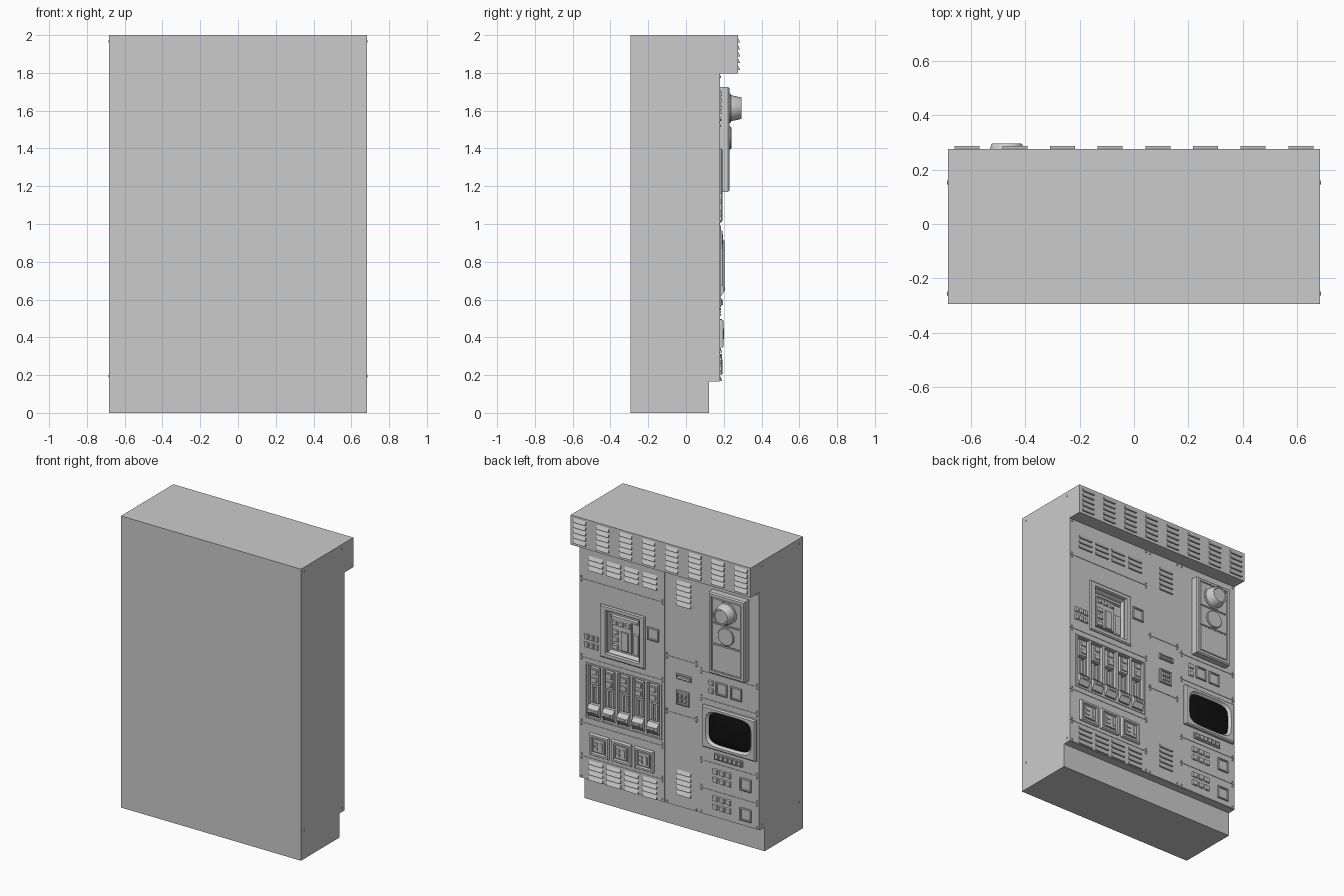
import bpy, bmesh
from math import cos, sin, pi

if "Cube" in bpy.data.objects:
    bpy.data.objects.remove(bpy.data.objects["Cube"])

FACE = 0.18      # detailed face of the cabinet (+y side)
parts = {}


def part(name):
    return parts.setdefault(name, bmesh.new())


def ring(bm, cx, cz, w, h, y, n, e):
    """Closed outline in the xz plane: e=0 rectangle, e=2 ellipse, e>2 rounded."""
    out = []
    for i in range(n):
        a = pi / 4 + 2 * pi * i / n
        c, s = cos(a), sin(a)
        m = max(abs(c), abs(s)) if e == 0 else (abs(c) ** e + abs(s) ** e) ** (1 / e)
        out.append(bm.verts.new((cx + w / 2 * c / m, y, cz + h / 2 * s / m)))
    return out


def stack(name, cx, cz, levels, n=4, e=0, cap=True):
    """Loft (w, h, y[, e]) outlines outward from the face; cap the last one."""
    bm = part(name)
    prev = None
    for w, h, y, *k in levels:
        cur = ring(bm, cx, cz, w, h, y, n, k[0] if k else e)
        if prev:
            for i in range(n):
                j = (i + 1) % n
                bm.faces.new((prev[i], cur[i], cur[j], prev[j]))
        prev = cur
    if cap:
        bm.faces.new(prev[::-1])


def button(name, cx, cz, w, h, y0=FACE - .002, d=.01, t=.006):
    stack(name, cx, cz, [(w, h, y0), (w, h, y0 + d * .6), (w - t, h - t, y0 + d)])


def framed_button(name, cx, cz, s, d=.012):
    stack(name, cx, cz, [(s, s, FACE - .002), (s, s, FACE + d - .003), (s - .008, s - .008, FACE + d),
                         (s - .02, s - .02, FACE + d), (s - .024, s - .024, FACE + d - .006)])


def box(name, x0, x1, y0, y1, z0, z1):
    prism(name, [(y0, z0), (y1, z0), (y1, z1), (y0, z1)], x0, x1)


def prism(name, prof, x0, x1):
    """Extrude a yz profile along x."""
    bm = part(name)
    a = [bm.verts.new((x0, y, z)) for y, z in prof]
    b = [bm.verts.new((x1, y, z)) for y, z in prof]
    fs = [bm.faces.new(a), bm.faces.new(b)]
    for i in range(len(prof)):
        j = (i + 1) % len(prof)
        fs.append(bm.faces.new((a[i], a[j], b[j], b[i])))
    bmesh.ops.recalc_face_normals(bm, faces=fs)


def louvres(name, cx, z_top, rows, w, y, pitch=.036):
    for r in range(rows):
        z = z_top - r * pitch
        prism(name, [(y - .001, z), (y + .011, z - .024), (y + .011, z - .027), (y - .001, z - .027)],
              cx - w / 2, cx + w / 2)


# Cabinet shell with overhanging hood, and recessed plinth
prism("cabinet_body", [(-.293, .165), (.177, .165), (.177, 1.797), (.275, 1.797), (.275, 2), (-.293, 2)], -.683, .683)
box("plinth", -.683, .683, -.293, .123, 0, .165)

# Face plates with corner screws, three columns
columns = [(.035, .683, [.167, .32, .55, 1.0, 1.535, 1.795]),
           (-.225, .035, [.167, .80, 1.18, 1.795]),
           (-.683, -.225, [.167, .345, .535, .96, 1.145, 1.795])]
for x0, x1, zs in columns:
    for z0, z1 in zip(zs, zs[1:]):
        g = .0015
        box("face_plates", x0 + g, x1 - g, .1765, FACE, z0 + g, z1 - g)
        for sx in (x0 + .018, x1 - .018):
            for sz in (z0 + .015, z1 - .015):
                stack("plate_screws", sx, sz, [(.012, .012, .179), (.012, .012, .183), (.007, .007, .185)], 8, 2)

# Side screws
for s in (-1, 1):
    for y in (-.255, .152):
        for z in (.195, 1.968):
            prism("side_screws", [(y + .007 * cos(i * pi / 4), z + .007 * sin(i * pi / 4)) for i in range(8)],
                  s * .682, s * .686)

# Ventilation louvres
for i in range(8):
    louvres("hood_louvres", -.6125 + .175 * i, 1.987, 5, .092, .275)
for x in (.555, .42, .285, .145):
    louvres("upper_louvres", x, 1.705, 3, .104, FACE)
    louvres("lower_louvres", x, .305, 4, .104, FACE)
louvres("upper_louvres", -.112, 1.718, 5, .104, FACE)
louvres("lower_louvres", -.112, .42, 5, .104, FACE)

# Recessed display bay
box("cutters", .232, .468, .14, .3, 1.078, 1.362)
stack("display_frame", .35, 1.22, [(.34, .36, .178), (.34, .36, .186), (.325, .345, .192), (.262, .302, .192),
                                   (.226, .262, .15)])
stack("display_panel", .375, 1.215, [(.15, .22, .149), (.15, .22, .160), (.145, .215, .163)])
for x in (.425, .375, .325):
    button("display_buttons", x, 1.288, .034, .03, .162, .012)
for z in (1.225, 1.175, 1.125):
    button("display_buttons", .42, z, .042, .032, .162, .012)
button("display_bars", .35, 1.175, .055, .13, .162, .008)
button("display_bars", .27, 1.17, .045, .14, .149, .014)
button("display_bars", .35, 1.325, .2, .022, .149, .02)
framed_button("square_buttons", .122, 1.295, .085)

# Small button clusters
for i in range(3):
    for j in range(2):
        for x, z, dz in ((.628, 1.145, .055), (-.35, .48, .058), (-.35, .295, .058)):
            step = .038 if x > 0 else .05
            button("small_buttons", x - i * step, z - j * dz, step * .74, .036, d=.013)
for z in (1.08, 1.025):
    button("small_buttons", -.318, z, .034, .034, d=.013)
for x, z in ((-.4, 1.055), (-.508, 1.055), (-.582, .45), (-.582, .245)):
    framed_button("square_buttons", x, z, .085)

# Slider rack: five recessed channels
stack("slider_rim", .346, .776, [(.58, .385, .178), (.58, .385, .184), (.566, .371, .184), (.566, .371, .179)], cap=False)
for i in range(5):
    x = .346 + (i - 2) * .112
    box("cutters", x - .047, x + .047, .152, .3, .6, .955)
    button("slider_plates", x, .885, .064, .12, .151, .027)
    button("slider_caps", x, .915, .04, .035, .176, .008)
    button("slider_caps", x, .86, .04, .035, .176, .008)
    stack("slider_tracks", x, .755, [(.05, .115, .151), (.05, .115, .17), (.022, .105, .17), (.022, .105, .156)])
    prism("slider_handles", [(.151, .61), (.18, .61), (.201, .64), (.201, .665), (.178, .69), (.151, .69)],
          x - .041, x + .041)
    button("slider_handles", x, .655, .05, .02, .2, .006)

# Three framed meters
for x in (.527, .357, .187):
    stack("meter_frames", x, .42, [(.148, .148, .178), (.148, .148, .190), (.138, .138, .198), (.112, .112, .198),
                                   (.102, .102, .186)])
    stack("meter_faces", x, .42, [(.085, .085, .185), (.085, .085, .195), (.079, .079, .197)])
    for dx, dz, w, h in ((-.024, 0, .016, .056), (.022, .015, .03, .02), (.022, -.015, .03, .02)):
        button("meter_keys", x + dx, .42 + dz, w, h, .196, .006, .003)

# Middle column slot and switch
stack("card_slot", -.112, 1.06, [(.115, .036, .178), (.115, .036, .188), (.11, .031, .191), (.098, .018, .191),
                                 (.098, .01, .182)])
framed_button("key_switch", -.105, .918, .096, .013)
for dx in (-.016, .016):
    for dz in (-.016, .016):
        button("key_switch_pads", -.105 + dx, .918 + dz, .024, .024, .186, .01, .004)

# Communication unit with knob and dial
ux = -.467
stack("comm_housing", ux, 1.448, [(.275, .555, .178), (.275, .555, .222), (.262, .54, .23), (.23, .51, .23),
                                  (.226, .506, .224)])
for z, h in ((1.613, .165), (1.455, .138), (1.289, .18)):
    stack("comm_plates", ux, z, [(.218, h, .223), (.218, h, .228), (.213, h - .005, .23)])
stack("large_knob", ux, 1.613, [(.155, .155, .228), (.155, .155, .236), (.138, .138, .238), (.115, .115, .291),
                                (.108, .108, .295), (.09, .09, .295), (.085, .085, .292)], 32, 2)
stack("round_dial", ux, 1.455, [(.12, .12, .228), (.12, .12, .236), (.112, .112, .24)], 32, 2)

# Monitor with dark rounded screen and key strip
mx, mz = -.463, .778
stack("monitor_bezel", mx, mz, [(.405, .285, .178), (.405, .285, .194), (.39, .27, .203), (.345, .24, .203, 5),
                                (.315, .215, .187, 5)], 48, 0, False)
stack("monitor_screen", mx, mz, [(.318, .218, .186), (.27, .18, .191), (.18, .12, .195), (.08, .05, .197)], 48, 5)
stack("key_strip", -.45, .585, [(.215, .044, .178), (.215, .044, .185), (.21, .039, .187)])
for i in range(6):
    button("strip_keys", -.45 + (i - 2.5) * .034, .585, .027, .03, .186, .009, .004)

# Turn the meshes into objects
objs = {}
for name, bm in parts.items():
    me = bpy.data.meshes.new(name)
    bm.to_mesh(me)
    bm.free()
    objs[name] = bpy.data.objects.new(name, me)
    bpy.context.collection.objects.link(objs[name])

# Cut the recesses
cutter = objs["cutters"]
cutter.hide_render = True
cutter.display_type = 'WIRE'
for name in ("cabinet_body", "face_plates"):
    ob = objs[name]
    mod = ob.modifiers.new("recesses", 'BOOLEAN')
    mod.operation, mod.solver, mod.object = 'DIFFERENCE', 'EXACT', cutter
    bpy.context.view_layer.objects.active = ob
    bpy.ops.object.modifier_apply(modifier=mod.name)
bpy.data.objects.remove(cutter)

# Smooth the round parts, darken the screen
for name in ("large_knob", "round_dial", "monitor_screen", "monitor_bezel"):
    bpy.ops.object.select_all(action='DESELECT')
    objs[name].select_set(True)
    bpy.context.view_layer.objects.active = objs[name]
    bpy.ops.object.shade_smooth_by_angle()
black = bpy.data.materials.new("screen_black")
black.diffuse_color = (.005, .005, .005, 1)
black.use_nodes = True
black.node_tree.nodes["Principled BSDF"].inputs["Base Color"].default_value = black.diffuse_color
objs["monitor_screen"].data.materials.append(black)
